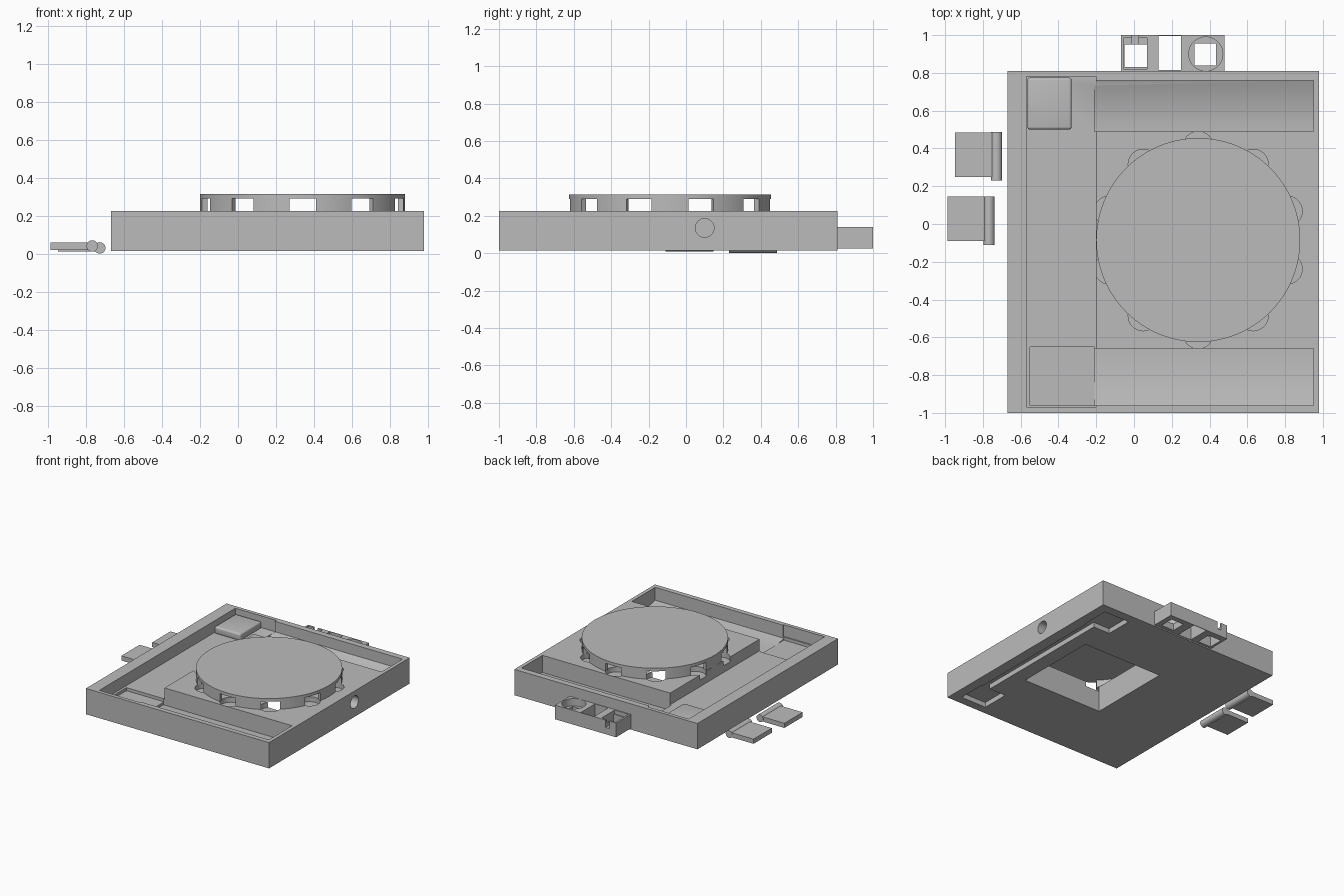
import bpy, bmesh, math
from mathutils import Vector, Matrix

old = bpy.data.objects.get("Cube")
if old:
    bpy.data.objects.remove(old, do_unlink=True)

gray = bpy.data.materials.new("plain_gray")
gray.use_nodes = True
COLOR = (0.5, 0.5, 0.5, 1)
gray.diffuse_color = COLOR
gray.node_tree.nodes["Principled BSDF"].inputs["Base Color"].default_value = COLOR


def finish(name, bm):
    bmesh.ops.recalc_face_normals(bm, faces=bm.faces)
    mesh = bpy.data.meshes.new(name)
    bm.to_mesh(mesh)
    bm.free()
    mesh.materials.append(gray)
    obj = bpy.data.objects.new(name, mesh)
    bpy.context.collection.objects.link(obj)
    return obj


def box(name, x, y, z):
    bm = bmesh.new()
    bmesh.ops.create_cube(bm, size=1)
    for v in bm.verts:
        v.co = [r[0] if c < 0 else r[1] for c, r in zip(v.co, (x, y, z))]
    return finish(name, bm)


def cylinder(name, center, radius, depth, axis="Z", sides=64):
    bm = bmesh.new()
    turn = {"X": Matrix.Rotation(math.pi / 2, 4, "Y"),
            "Y": Matrix.Rotation(math.pi / 2, 4, "X"),
            "Z": Matrix.Identity(4)}[axis]
    bmesh.ops.create_cone(bm, cap_ends=True, segments=sides, radius1=radius,
                          radius2=radius, depth=depth,
                          matrix=Matrix.Translation(center) @ turn)
    return finish(name, bm)


def prism_x(name, profile, x0, x1):
    """Extrude a (y, z) outline along x."""
    bm = bmesh.new()
    face = bm.faces.new([bm.verts.new((x0, y, z)) for y, z in profile])
    new = bmesh.ops.extrude_face_region(bm, geom=[face])["geom"]
    bmesh.ops.translate(bm, vec=(x1 - x0, 0, 0),
                        verts=[v for v in new if isinstance(v, bmesh.types.BMVert)])
    return finish(name, bm)


def activate(obj):
    bpy.ops.object.select_all(action="DESELECT")
    obj.select_set(True)
    bpy.context.view_layer.objects.active = obj


def apply_all(obj):
    activate(obj)
    for m in list(obj.modifiers):
        bpy.ops.object.modifier_apply(modifier=m.name)


def combine(obj, others, operation="DIFFERENCE"):
    for other in others:
        m = obj.modifiers.new("bool", "BOOLEAN")
        m.operation, m.solver, m.object = operation, "EXACT", other
        apply_all(obj)
        bpy.data.objects.remove(other, do_unlink=True)


def smooth(obj):
    activate(obj)
    bpy.ops.object.shade_smooth_by_angle(angle=math.radians(30))


def bevel(obj, width):
    m = obj.modifiers.new("bevel", "BEVEL")
    m.width, m.segments = width, 4
    apply_all(obj)


def trough(name, inner, outer, low, high):
    """Channel cutter with a floor curving up towards the outer wall."""
    steps = 10
    floor = [(inner + (outer - inner) * i / steps,
              low + (high - low) * (i / steps) ** 2) for i in range(steps + 1)]
    return prism_x(name, floor + [(outer, 0.3), (inner, 0.3)], -0.21, 0.95)


HUB = Vector((0.34, -0.085, 0))
R = 0.54
TOP = 0.225
angles = [math.radians(18 + 36 * i) for i in range(10)]

# Tray body with its channels, shaft, pockets and underside wiring slot
body = box("tray_body", (-0.67, 0.98), (-1, 0.81), (0.015, TOP))
cuts = [
    box("side_channel", (-0.57, -0.2), (-0.97, 0.78), (0.13, 0.3)),
    box("corner_recess", (-0.55, -0.21), (-0.96, -0.65), (0.105, 0.2)),
    trough("front_channel", -0.66, -0.96, 0.085, 0.12),
    trough("back_channel", 0.49, 0.76, 0.085, 0.14),
    box("shaft", (-0.02, 0.7), (-0.43, 0.27), (0, 0.3)),
    cylinder("side_hole", (0.86, 0.1, 0.135), 0.05, 0.4, "X", 32),
    box("wire_slot", (0.82, 0.89), (-0.8, 0.62), (0, 0.055)),
    box("wire_end_front", (0.67, 0.9), (-0.93, -0.7), (0, 0.055)),
    box("wire_end_back", (0.67, 0.9), (0.51, 0.735), (0, 0.055)),
]
for a in angles:
    spot = HUB + Vector((math.cos(a), math.sin(a), 0)) * (R - 0.045)
    cuts.append(cylinder("pocket", (spot.x, spot.y, TOP), 0.08, 0.08, "Z", 32))
combine(body, cuts)
smooth(body)

# Rounded block in the back corner of the side channel
block = box("corner_block", (-0.565, -0.33), (0.5, 0.775), (0.125, 0.185))
bevel(block, 0.015)
smooth(block)

# Hollow turntable with ten windows around its wall
table = cylinder("turntable", (HUB.x, HUB.y, 0.27), R, 0.09, "Z", 96)
cuts = [cylinder("table_hollow", (HUB.x, HUB.y, 0.24), R - 0.03, 0.1, "Z", 96)]
for a in angles:
    w = box("window", (-0.1, 0.1), (-0.07, 0.07), (0.2, 0.29))
    spot = HUB + Vector((math.cos(a), math.sin(a), 0)) * R
    w.data.transform(Matrix.Translation(spot) @ Matrix.Rotation(a, 4, "Z"))
    cuts.append(w)
combine(table, cuts)
smooth(table)

# Holder bar behind the tray
bar = box("holder_bar", (-0.07, 0.48), (0.81, 1.0), (0.025, 0.14))
combine(bar, [
    box("square_hole", (-0.05, 0.07), (0.83, 0.95), (0, 0.2)),
    box("square_ledge", (-0.055, 0.07), (0.82, 0.985), (0.11, 0.2)),
    box("notch", (-0.01, 0.025), (0.95, 1.1), (0.08, 0.2)),
    box("slot", (0.13, 0.25), (0.815, 0.995), (0, 0.2)),
    cylinder("round_seat", (0.38, 0.9, 0.14), 0.09, 0.12),
    box("round_hole", (0.32, 0.435), (0.84, 0.955), (0, 0.2)),
])
smooth(bar)

# Two loose hinged flaps beside the tray
for name, x, y, z in (("back_flap", -0.728, 0.23, 0.03),
                      ("front_flap", -0.768, -0.11, 0.04)):
    flap = box(name, (x - 0.22, x), (y + 0.02, y + 0.255), (z - 0.02, z + 0.018))
    rod = cylinder("rod", (x, y + 0.128, z), 0.03, 0.257, "Y", 32)
    combine(flap, [rod], "UNION")
    smooth(flap)
